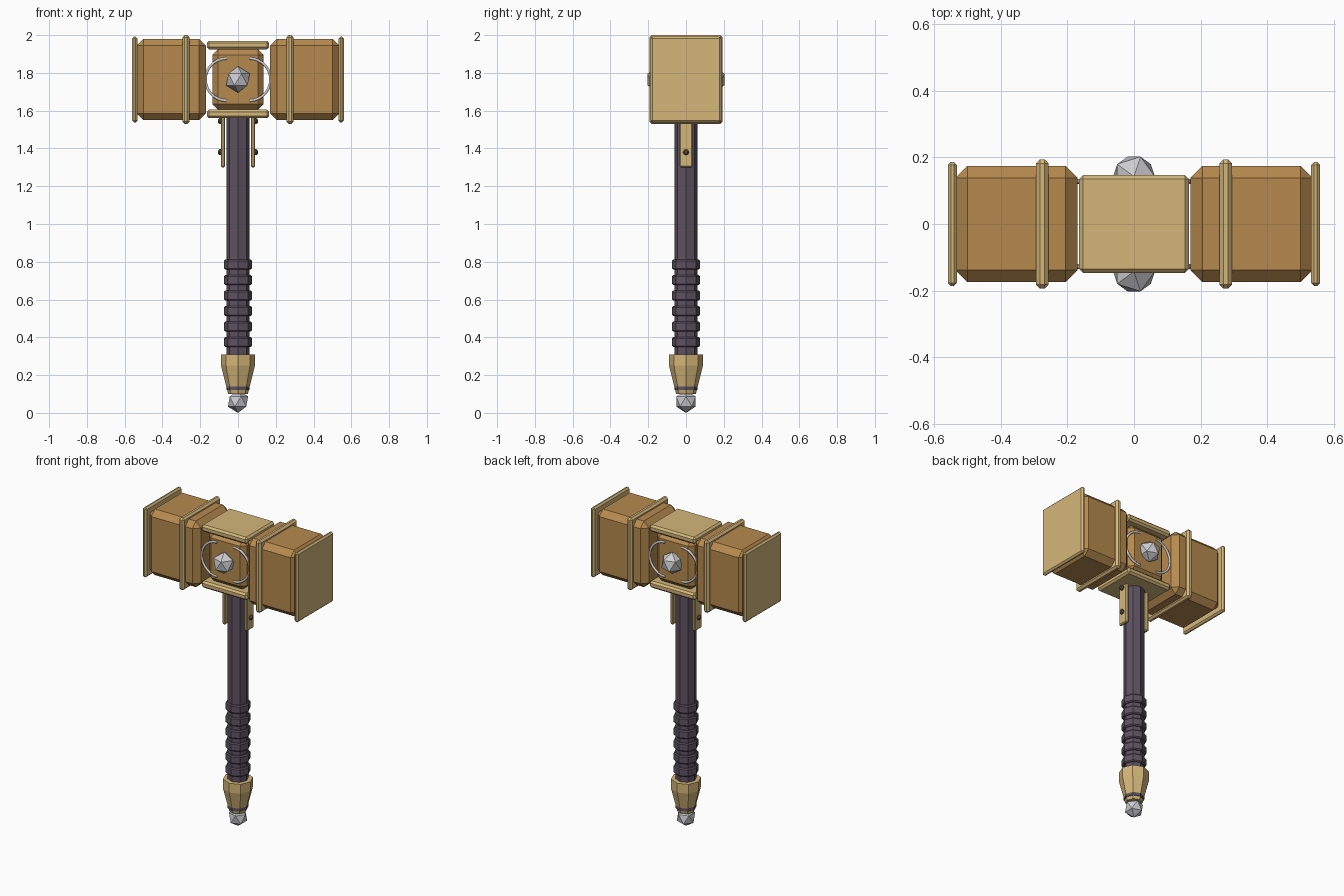
import bpy
import bmesh
import math
from mathutils import Matrix, Vector

default = bpy.data.objects.get("Cube")
if default:
    bpy.data.objects.remove(default, do_unlink=True)


def material(name, rgb):
    linear = [((c / 255 + 0.055) / 1.055) ** 2.4 for c in rgb] + [1]
    mat = bpy.data.materials.new(name)
    mat.use_nodes = True
    mat.diffuse_color = linear
    mat.node_tree.nodes["Principled BSDF"].inputs["Base Color"].default_value = linear
    return mat


gold = material("pale gold", (212, 182, 122))
wood = material("warm brown", (182, 138, 78))
grip = material("dark purple", (94, 82, 97))
silver = material("silver", (204, 204, 208))
bronze = material("dark bronze", (98, 84, 66))


def finish(name, bm, mat):
    bmesh.ops.recalc_face_normals(bm, faces=bm.faces)
    mesh = bpy.data.meshes.new(name)
    bm.to_mesh(mesh)
    bm.free()
    mesh.materials.append(mat)
    obj = bpy.data.objects.new(name, mesh)
    bpy.context.collection.objects.link(obj)
    return obj


def box(name, low, high, bevel, mat):
    """Chamfered box between two corners."""
    low, high = Vector(low), Vector(high)
    bm = bmesh.new()
    bmesh.ops.create_cube(bm, size=1, matrix=Matrix.Translation((low + high) / 2)
                          @ Matrix.Diagonal((high - low).to_4d()))
    bmesh.ops.bevel(bm, geom=bm.edges[:], offset=bevel, segments=1,
                    affect='EDGES', profile=0.5)
    return finish(name, bm, mat)


def lathe(name, profile, mat, sides=8):
    """Capped solid through (radius, z) rings."""
    bm = bmesh.new()
    rings = [[bm.verts.new((r * math.cos(math.tau * i / sides),
                            r * math.sin(math.tau * i / sides), z))
              for i in range(sides)] for r, z in profile]
    for a, b in zip(rings, rings[1:]):
        for i in range(sides):
            j = (i + 1) % sides
            bm.faces.new((a[i], a[j], b[j], b[i]))
    bm.faces.new(rings[0])
    bm.faces.new(rings[-1])
    return finish(name, bm, mat)


def gem(name, centre, radius):
    bm = bmesh.new()
    bmesh.ops.create_icosphere(bm, subdivisions=1, radius=radius,
                               matrix=Matrix.Translation(centre))
    return finish(name, bm, silver)


def arc(name, centre, radius, side):
    """Half ring bulging sideways on the face of the centre block."""
    curve = bpy.data.curves.new(name, 'CURVE')
    curve.dimensions = '3D'
    curve.bevel_depth = 0.008
    curve.bevel_resolution = 1
    curve.use_fill_caps = True
    steps = 14
    spline = curve.splines.new('POLY')
    spline.points.add(steps)
    for i, point in enumerate(spline.points):
        a = math.pi * (i / steps - 0.5)
        point.co = (centre[0] + side * radius * math.cos(a), centre[1],
                    centre[2] + radius * math.sin(a), 1)
    curve.materials.append(silver)
    obj = bpy.data.objects.new(name, curve)
    bpy.context.collection.objects.link(obj)


# Shaft, grip bands and pommel
lathe("shaft", [(0.062, 0.12), (0.062, 1.58)], grip)
for i in range(6):
    z = 0.375 + 0.082 * i
    lathe(f"grip_band_{i + 1}", [(0.068, z - 0.027), (0.074, z - 0.02),
                                 (0.074, z + 0.02), (0.068, z + 0.027)], grip)
lathe("pommel", [(0.052, 0.1), (0.09, 0.25), (0.09, 0.31)], gold)
gem("pommel_gem", (0, 0, 0.06), 0.06)

# Centre of the head
box("centre_block", (-0.135, -0.13, 1.605), (0.135, 0.13, 1.925), 0.03, wood)
box("top_plate", (-0.165, -0.147, 1.925), (0.165, 0.147, 1.97), 0.012, gold)
box("bottom_plate", (-0.165, -0.147, 1.56), (0.165, 0.147, 1.605), 0.012, gold)
for y, face in ((-1, "front"), (1, "back")):
    gem(f"{face}_gem", (0, y * 0.143, 1.765), 0.07)
    for x, side in ((-1, "right"), (1, "left")):
        arc(f"{face}_{side}_half_ring", (x * 0.06, y * 0.128, 1.765), 0.112, x)


def mirrored_box(name, side, low, high, bevel, mat):
    xs = sorted((side * low[0], side * high[0]))
    return box(name, (xs[0], *low[1:]), (xs[1], *high[1:]), bevel, mat)


# Striking heads and side straps
for s, side in ((-1, "right"), (1, "left")):
    mirrored_box(f"{side}_head", s, (0.17, -0.175, 1.55), (0.537, 0.175, 1.98), 0.036, wood)
    mirrored_box(f"{side}_band", s, (0.257, -0.194, 1.53), (0.295, 0.194, 2.0), 0.012, gold)
    mirrored_box(f"{side}_end_plate", s, (0.532, -0.187, 1.538), (0.56, 0.187, 1.992), 0.01, gold)
    mirrored_box(f"{side}_strap", s, (0.068, -0.035, 1.3), (0.09, 0.035, 1.57), 0.006, gold)
    for z, level in ((1.38, "lower"), (1.545, "upper")):
        rivet = lathe(f"{side}_{level}_rivet", [(0.016, 0), (0.016, 0.012), (0.009, 0.02)], bronze)
        rivet.matrix_world = (Matrix.Translation((s * 0.085, 0, z))
                              @ Matrix.Rotation(s * math.pi / 2, 4, 'Y'))
